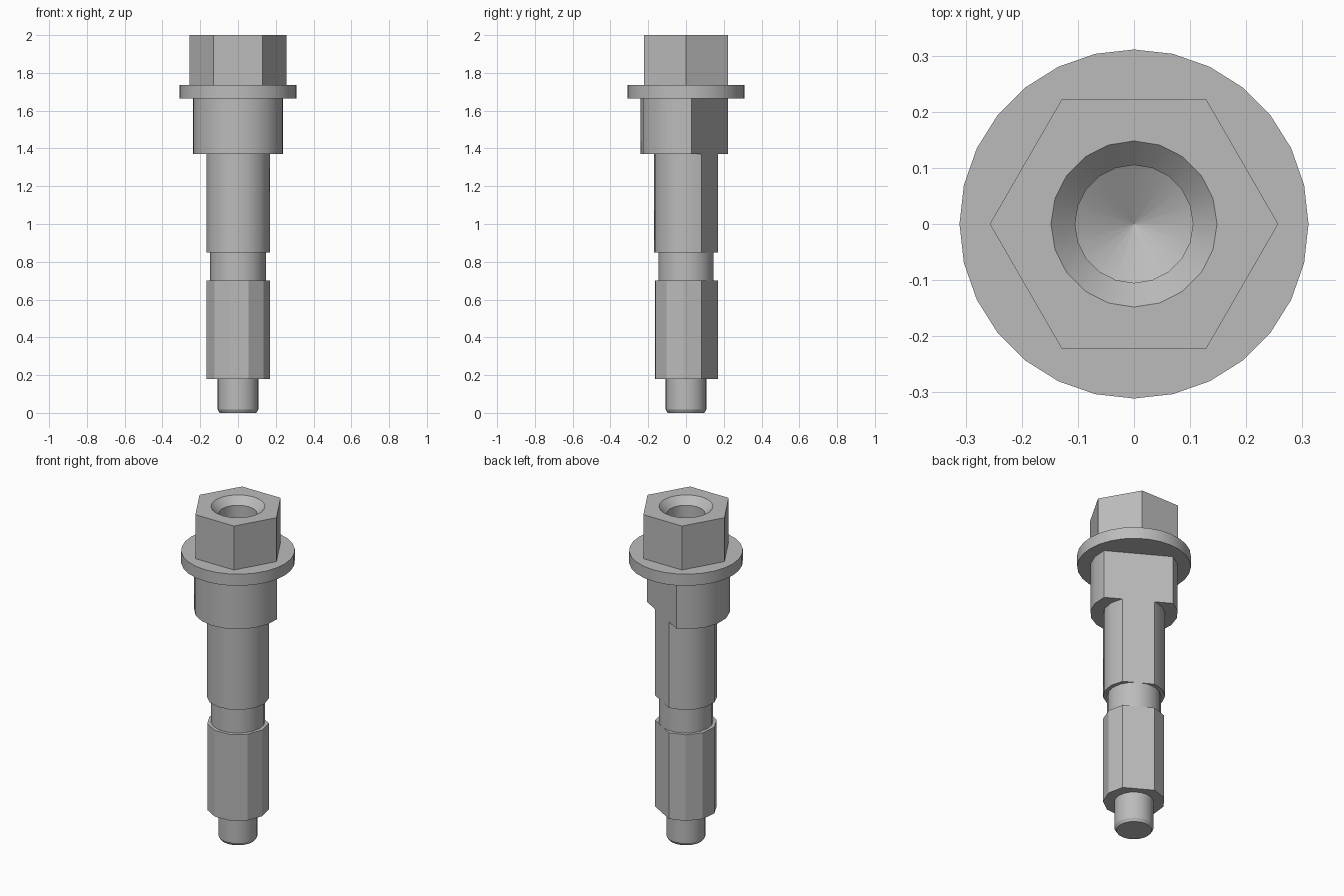
import bpy, bmesh
from math import sin, cos, acos, pi, radians

if "Cube" in bpy.data.objects:
    bpy.data.objects.remove(bpy.data.objects["Cube"], do_unlink=True)

steel = bpy.data.materials.new("grey steel")
steel.use_nodes = True
GREY = (0.5, 0.5, 0.5, 1)
steel.diffuse_color = GREY
steel.node_tree.nodes["Principled BSDF"].inputs["Base Color"].default_value = GREY

FLAT_DIR = radians(60)   # direction the milled flat faces
FLAT_DIST = 0.145        # distance of the flat from the axis


def circle(r, n):
    return [(r * cos(2 * pi * i / n), r * sin(2 * pi * i / n)) for i in range(n)]


def flatted(r, n):
    """Circle of n arc segments with one side cut away by the flat."""
    half = acos(FLAT_DIST / r)
    step = (2 * pi - 2 * half) / n
    angles = [FLAT_DIR + half + i * step for i in range(n + 1)]
    return [(r * cos(a), r * sin(a)) for a in angles]


def stack(name, outline, levels):
    """Solid made of scaled copies of one outline; levels are (z, scale)."""
    bm = bmesh.new()
    rings = [[bm.verts.new((x * s, y * s, z)) for x, y in outline] for z, s in levels]
    n = len(outline)
    for low, high in zip(rings, rings[1:]):
        for i in range(n):
            j = (i + 1) % n
            bm.faces.new((low[i], low[j], high[j], high[i]))
    bm.faces.new(rings[0][::-1])
    bm.faces.new(rings[-1])
    bmesh.ops.recalc_face_normals(bm, faces=bm.faces)
    mesh = bpy.data.meshes.new(name)
    bm.to_mesh(mesh)
    bm.free()
    mesh.materials.append(steel)
    obj = bpy.data.objects.new(name, mesh)
    bpy.context.collection.objects.link(obj)
    return obj


def prism(name, outline, z0, z1):
    return stack(name, outline, [(z0, 1), (z1, 1)])


# Shank, from the tip upwards
parts = [
    stack("tip", circle(0.108, 20), [(0, 0.9), (0.018, 1), (0.18, 1)]),
    prism("lower_shank", flatted(0.17, 9), 0.18, 0.70),
    prism("neck", circle(0.147, 18), 0.70, 0.85),
    prism("upper_shank", flatted(0.17, 12), 0.85, 1.37),
]

# Head parts, all pierced by the centre hole
head = [
    prism("collar", flatted(0.24, 13), 1.37, 1.665),
    prism("flange", circle(0.311, 28), 1.665, 1.735),
    prism("hex_head", circle(0.257, 6), 1.735, 2.0),
]

# Centre hole: drill point, bore and countersink
bore = 0.105
hole = stack("hole_cutter", circle(bore, 20), [
    (1.50, 0.002), (1.56, 1), (1.957, 1), (2.0, 0.148 / bore), (2.01, 0.158 / bore)])
hole.hide_render = True

for obj in head:
    cut = obj.modifiers.new("hole", "BOOLEAN")
    cut.operation = "DIFFERENCE"
    cut.solver = "EXACT"
    cut.object = hole
    bpy.context.view_layer.objects.active = obj
    bpy.ops.object.modifier_apply(modifier=cut.name)
bpy.data.objects.remove(hole, do_unlink=True)

# Smooth the round walls, keep the edges crisp
bpy.ops.object.select_all(action="DESELECT")
for obj in parts + head:
    obj.select_set(True)
    bpy.context.view_layer.objects.active = obj
bpy.ops.object.shade_smooth_by_angle(angle=radians(30))
